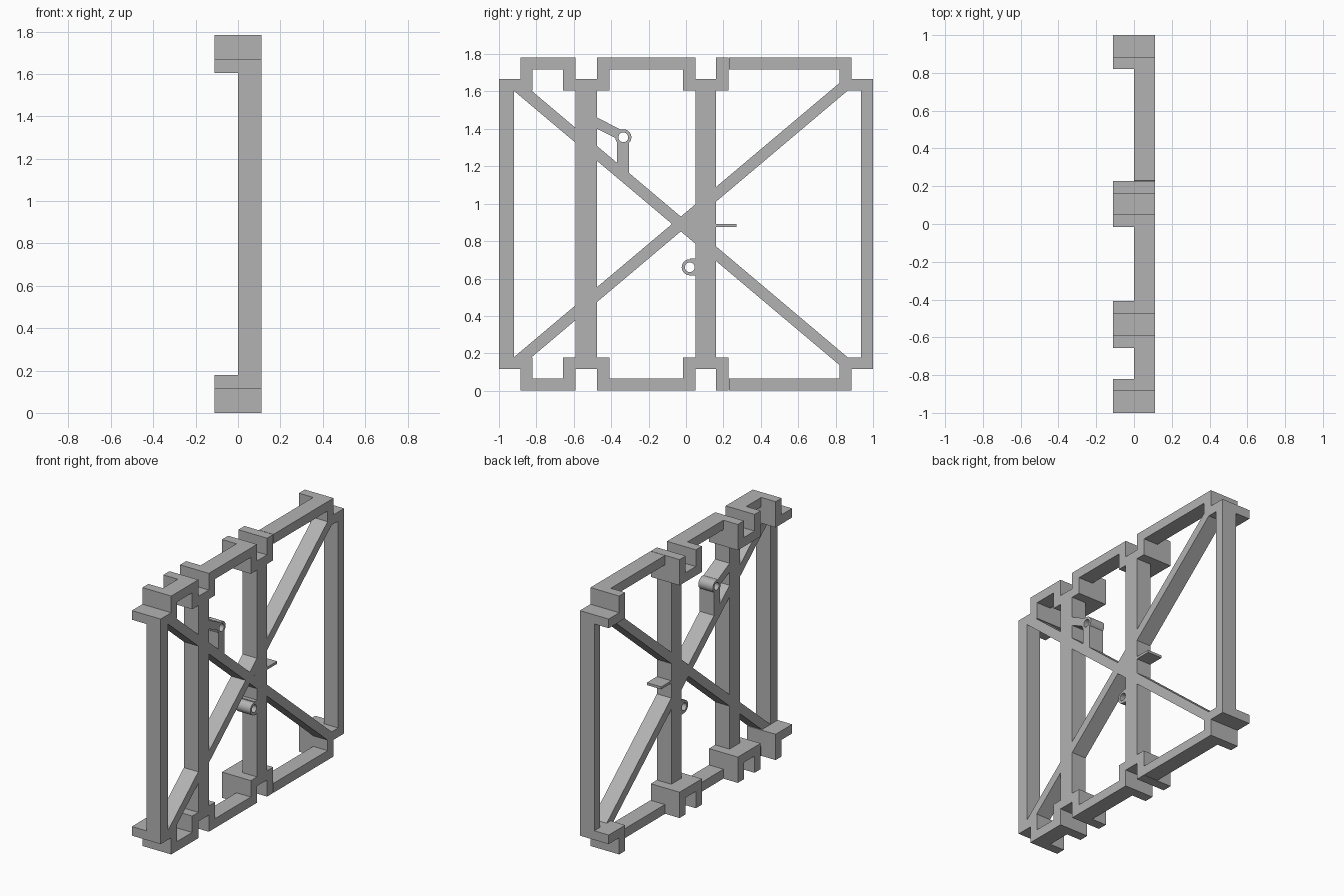
import bpy
import bmesh
from math import cos, sin, tau

if "Cube" in bpy.data.objects:
    bpy.data.objects.remove(bpy.data.objects["Cube"])

grey = bpy.data.materials.new("matte grey")
grey.use_nodes = True
grey.diffuse_color = (0.45, 0.45, 0.45, 1)
grey.node_tree.nodes["Principled BSDF"].inputs["Base Color"].default_value = (0.45, 0.45, 0.45, 1)

H = 1.783          # overall height
X0, X1 = 0.0, 0.11  # thin frame depth
XB = -0.11         # back of the deep clips


def finish(bm, name):
    bmesh.ops.recalc_face_normals(bm, faces=bm.faces)
    mesh = bpy.data.meshes.new(name)
    bm.to_mesh(mesh)
    bm.free()
    mesh.materials.append(grey)
    obj = bpy.data.objects.new(name, mesh)
    bpy.context.collection.objects.link(obj)
    return obj


def plate(name, outline, back=X0, flip=False):
    """Extrude a (y, z) outline along x; flip mirrors it top to bottom."""
    bm = bmesh.new()
    verts = [bm.verts.new((back, y, H - z if flip else z)) for y, z in outline]
    face = bm.faces.new(verts)
    ext = bmesh.ops.extrude_face_region(bm, geom=[face])
    moved = [g for g in ext["geom"] if isinstance(g, bmesh.types.BMVert)]
    bmesh.ops.translate(bm, verts=moved, vec=(X1 - back, 0, 0))
    return finish(bm, name)


def box(name, y0, y1, z0, z1, back=X0, flip=False):
    return plate(name, [(y0, z0), (y1, z0), (y1, z1), (y0, z1)], back, flip)


def ring(name, y, z, outer, inner, n=32):
    """Tube along x, open through the middle."""
    bm = bmesh.new()
    loops = [[bm.verts.new((x, y + r * cos(tau * i / n), z + r * sin(tau * i / n)))
              for i in range(n)]
             for x, r in ((X0, outer), (X1, outer), (X1, inner), (X0, inner))]
    for a, b in zip(loops, loops[1:] + loops[:1]):
        for i in range(n):
            j = (i + 1) % n
            bm.faces.new((a[i], a[j], b[j], b[i]))
    obj = finish(bm, name)
    bpy.ops.object.select_all(action="DESELECT")
    obj.select_set(True)
    bpy.context.view_layer.objects.active = obj
    bpy.ops.object.shade_smooth_by_angle()


# Upright posts and columns
LOW, STEP, BAR = 0.178, 0.115, 0.065
COLUMNS = {"front": (-0.59, -0.475), "rear": (0.05, 0.16)}
box("front_post", -1, -0.92, STEP, H - STEP)
box("rear_post", 0.935, 1, STEP, H - STEP)
for side, (a, b) in COLUMNS.items():
    box(side + "_column", a, b, LOW, H - LOW)

# Rails, channel clips and stepped corners, bottom and top
for level, flip in (("bottom", False), ("top", True)):
    for part, a, b in (("front", -0.82, -0.655), ("middle", -0.41, -0.015), ("rear", 0.23, 0.82)):
        box(f"{level}_{part}_rail", a, b, 0, BAR, flip=flip)
    for side, (a, b) in COLUMNS.items():
        o = 0.067
        plate(f"{level}_{side}_clip",
              [(a - o, 0), (a, 0), (a, STEP), (b, STEP), (b, 0), (b + o, 0),
               (b + o, LOW), (a - o, LOW)], XB, flip)
    for side, s in (("front", -1), ("rear", 1)):
        plate(f"{level}_{side}_corner",
              [(s * 0.82, 0), (s * 0.885, 0), (s * 0.885, STEP), (s, STEP),
               (s, LOW), (s * 0.82, LOW)], XB, flip)
    # Diagonal brace
    plate(f"{level}_diagonal_brace",
          [(-0.922, H - LOW), (-0.827, H - LOW), (0.865, LOW), (0.82, LOW - 0.04)], flip=flip)

# Web where the braces meet the rear column
plate("brace_web", [(0.02, H / 2), (0.05, 0.85), (0.05, 0.93)])

# Upper eyelet with its two struts
ring("upper_eyelet", -0.335, 1.355, 0.043, 0.026)
plate("upper_eyelet_arm", [(-0.475, 1.40), (-0.377, 1.352), (-0.36, 1.39), (-0.32, 1.382),
                           (-0.475, 1.46)])
plate("upper_eyelet_leg", [(-0.37, 1.18), (-0.305, 1.125), (-0.305, 1.325), (-0.335, 1.315),
                           (-0.37, 1.33)])

# Lower eyelet on the rear column
ring("lower_eyelet", 0.02, 0.66, 0.043, 0.026)
for z0, z1 in ((0.615, 0.632), (0.688, 0.708)):
    box("lower_eyelet_tab", 0.022, 0.05, z0, z1)
box("lower_eyelet_web", 0.047, 0.05, 0.632, 0.688)

# Small ledge behind the rear column
box("ledge", 0.16, 0.27, 0.875, 0.892)
